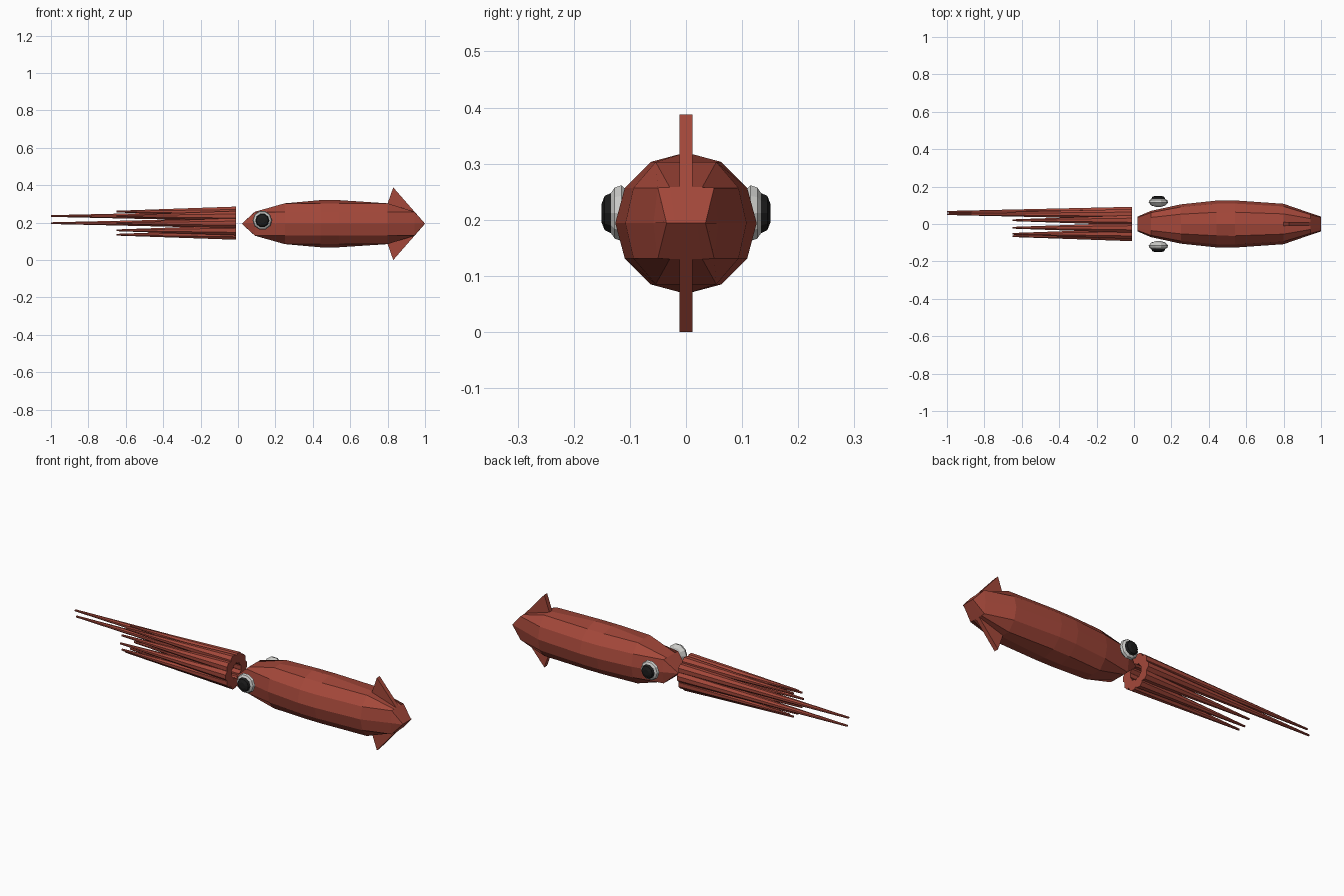
import bpy, bmesh, math

if "Cube" in bpy.data.objects:
    bpy.data.objects.remove(bpy.data.objects["Cube"])

MID = 0.194  # height of the body axis


def material(name, rgb):
    m = bpy.data.materials.new(name)
    m.use_nodes = True
    m.diffuse_color = (*rgb, 1)
    m.node_tree.nodes["Principled BSDF"].inputs["Base Color"].default_value = (*rgb, 1)
    return m


red = material("squid red", (0.37, 0.064, 0.042))
white = material("eye white", (0.60, 0.60, 0.58))
black = material("pupil black", (0.012, 0.012, 0.012))


def build(name, rings, mat):
    """Skin a list of equal-length point rings and cap both ends."""
    bm = bmesh.new()
    loops = [[bm.verts.new(p) for p in ring] for ring in rings]
    n = len(loops[0])
    for a, b in zip(loops, loops[1:]):
        for i in range(n):
            j = (i + 1) % n
            bm.faces.new((a[i], a[j], b[j], b[i]))
    bm.faces.new(loops[0])
    bm.faces.new(loops[-1])
    bmesh.ops.remove_doubles(bm, verts=bm.verts, dist=0.0005)
    bmesh.ops.dissolve_degenerate(bm, edges=bm.edges, dist=0.0005)
    bmesh.ops.recalc_face_normals(bm, faces=bm.faces)
    mesh = bpy.data.meshes.new(name)
    bm.to_mesh(mesh)
    bm.free()
    mesh.materials.append(mat)
    obj = bpy.data.objects.new(name, mesh)
    bpy.context.collection.objects.link(obj)
    return obj


def circle(n, offset=0):
    return [(math.cos(a), math.sin(a)) for a in
            (math.tau * (i + offset) / n for i in range(n))]


# Mantle: twelve-sided sections whose height is clamped to a wedge at each end
stations = [(0.02, 0.04, 0), (0.09, 0.07, 0.064), (0.25, 0.105, 0.109),
            (0.44, 0.125, 0.126), (0.54, 0.126, 0.126), (0.80, 0.108, 0.109),
            (0.944, 0.058, 0.064), (1.0, 0.04, 0)]
build("mantle", [[(x, w * c, MID + max(-h, min(h, 0.126 * s))) for c, s in circle(12)]
                 for x, w, h in stations], red)

# Tail fins: thin upright plates above and below
fin = [(0.79, 0.08), (0.83, MID), (0.944, 0.064), (0.93, 0.03)]
for name, side in (("upper_fin", 1), ("lower_fin", -1)):
    build(name, [[(x, y, MID + side * z) for x, z in fin] for y in (-0.012, 0.012)], red)

# Ten tapered arms in a ring, the first two being the long tentacles
for k, (cy, cz) in enumerate(circle(10)):
    name, tip = ("tentacle", -1.0) if k < 2 else ("arm", -0.65)
    build(f"{name}_{k + 1}",
          [[(x, 0.065 * cy + r * c, MID + 0.003 + 0.065 * cz + r * s) for c, s in circle(8, 0.5)]
           for x, r in ((-0.01, 0.029), (tip, 0.005))], red)


# Eyes: turned profiles of (radius, distance from the centre plane)
def turned(name, profile, side, mat):
    build(name, [[(0.13 + r * c, side * y, 0.212 + r * s) for c, s in circle(10)]
                 for r, y in profile], mat)


eyeball = [(0.015, 0.092), (0.037, 0.099), (0.052, 0.115), (0.048, 0.127), (0.034, 0.136)]
pupil = [(0.034, 0.125), (0.038, 0.133), (0.032, 0.145), (0.016, 0.151)]
for label, side in (("left", 1), ("right", -1)):
    # the front faces -y, so the eyes sit on the front and back flanks
    place = "back" if side > 0 else "front"
    turned(f"{place}_eyeball", eyeball, side, white)
    turned(f"{place}_pupil", pupil, side, black)
